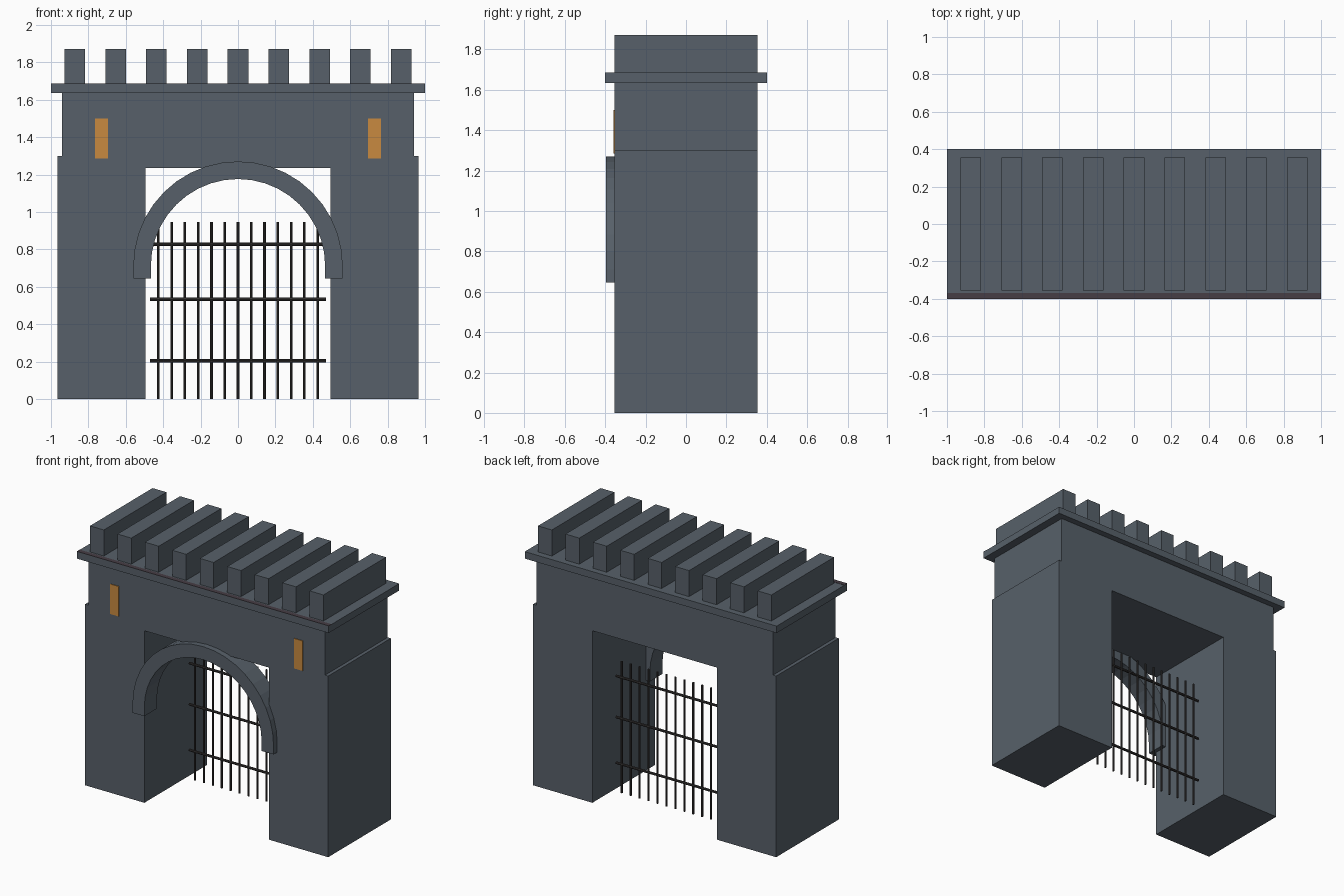
import bpy, bmesh, math
from mathutils import Vector

default = bpy.data.objects.get("Cube")
if default:
    bpy.data.objects.remove(default, do_unlink=True)


def material(name, rgb):
    m = bpy.data.materials.new(name)
    m.use_nodes = True
    m.diffuse_color = (*rgb, 1)
    bsdf = next(n for n in m.node_tree.nodes if n.type == 'BSDF_PRINCIPLED')
    bsdf.inputs["Base Color"].default_value = (*rgb, 1)
    return m


stone = material("slate stone", (0.096, 0.118, 0.143))
iron = material("dark iron", (0.038, 0.035, 0.034))
amber = material("amber light", (0.58, 0.254, 0.051))
trim = material("dull plum trim", (0.062, 0.048, 0.06))


def finish(name, bm, mat):
    bmesh.ops.recalc_face_normals(bm, faces=bm.faces)
    mesh = bpy.data.meshes.new(name)
    bm.to_mesh(mesh)
    bm.free()
    mesh.materials.append(mat)
    obj = bpy.data.objects.new(name, mesh)
    bpy.context.collection.objects.link(obj)
    return obj


def box(name, x, y, z, mat):
    """Box from (min, max) ranges on each axis."""
    bm = bmesh.new()
    bmesh.ops.create_cube(bm, size=1)
    for v in bm.verts:
        v.co = [(r[0] + r[1]) / 2 + c * (r[1] - r[0]) for r, c in zip((x, y, z), v.co)]
    return finish(name, bm, mat)


def extrude_profile(name, points, y0, y1, mat):
    """Extrude an x-z outline from y0 to y1."""
    bm = bmesh.new()
    face = bm.faces.new([bm.verts.new((x, y0, z)) for x, z in points])
    new = bmesh.ops.extrude_face_region(bm, geom=[face])["geom"]
    bmesh.ops.translate(bm, vec=(0, y1 - y0, 0),
                        verts=[g for g in new if isinstance(g, bmesh.types.BMVert)])
    return finish(name, bm, mat)


def rod(name, start, end, radius, mat):
    a, b = Vector(start), Vector(end)
    bm = bmesh.new()
    bmesh.ops.create_cone(bm, cap_ends=True, segments=8, radius1=radius,
                          radius2=radius, depth=(b - a).length)
    turn = (b - a).to_track_quat('Z', 'Y')
    for v in bm.verts:
        v.co = turn @ v.co + (a + b) / 2
    return finish(name, bm, mat)


DEPTH = 0.355

# Gatehouse body: two wide piers joined by a slightly narrower upper wall
half = [(0.495, 1.235), (0.495, 0), (0.965, 0), (0.965, 1.3), (0.94, 1.3), (0.94, 1.64)]
outline = half + [(-x, z) for x, z in reversed(half)]
extrude_profile("gatehouse_wall", outline, -DEPTH, DEPTH, stone)

# Cornice with its front edge strip, and the battlements
box("cornice", (-1, 1), (-0.4, 0.4), (1.635, 1.685), stone)
box("cornice_front_strip", (-1, 1), (-0.4, -0.368), (1.685, 1.687), trim)
for i in range(9):
    x = (i - 4) * 0.218
    box(f"merlon_{i + 1}", (x - 0.055, x + 0.055), (-DEPTH, DEPTH), (1.685, 1.872), stone)

# Arch ring with short straight feet
SEGMENTS, SPRING, FOOT = 20, 0.71, 0.645


def arc(radius):
    angles = [math.pi * i / SEGMENTS for i in range(SEGMENTS + 1)]
    curve = [(radius * math.cos(a), SPRING + radius * math.sin(a)) for a in angles]
    return [(radius, FOOT)] + curve + [(-radius, FOOT)]


extrude_profile("arch_ring", arc(0.56) + arc(0.466)[::-1], -0.397, -0.255, stone)

# Lit windows
for side, s in (("left", 1), ("right", -1)):
    box(f"window_{side}", (s * 0.73 - 0.035, s * 0.73 + 0.035),
        (-DEPTH - 0.005, -DEPTH + 0.002), (1.285, 1.5), amber)

# Portcullis
GATE_Y = 0.12
for i in range(13):
    x = (i - 6) * 0.071
    rod(f"portcullis_bar_{i + 1}", (x, GATE_Y, 0), (x, GATE_Y, 0.945), 0.007, iron)
for i, z in enumerate((0.205, 0.533, 0.828)):
    rod(f"portcullis_rail_{i + 1}", (-0.47, GATE_Y, z), (0.47, GATE_Y, z), 0.009, iron)
